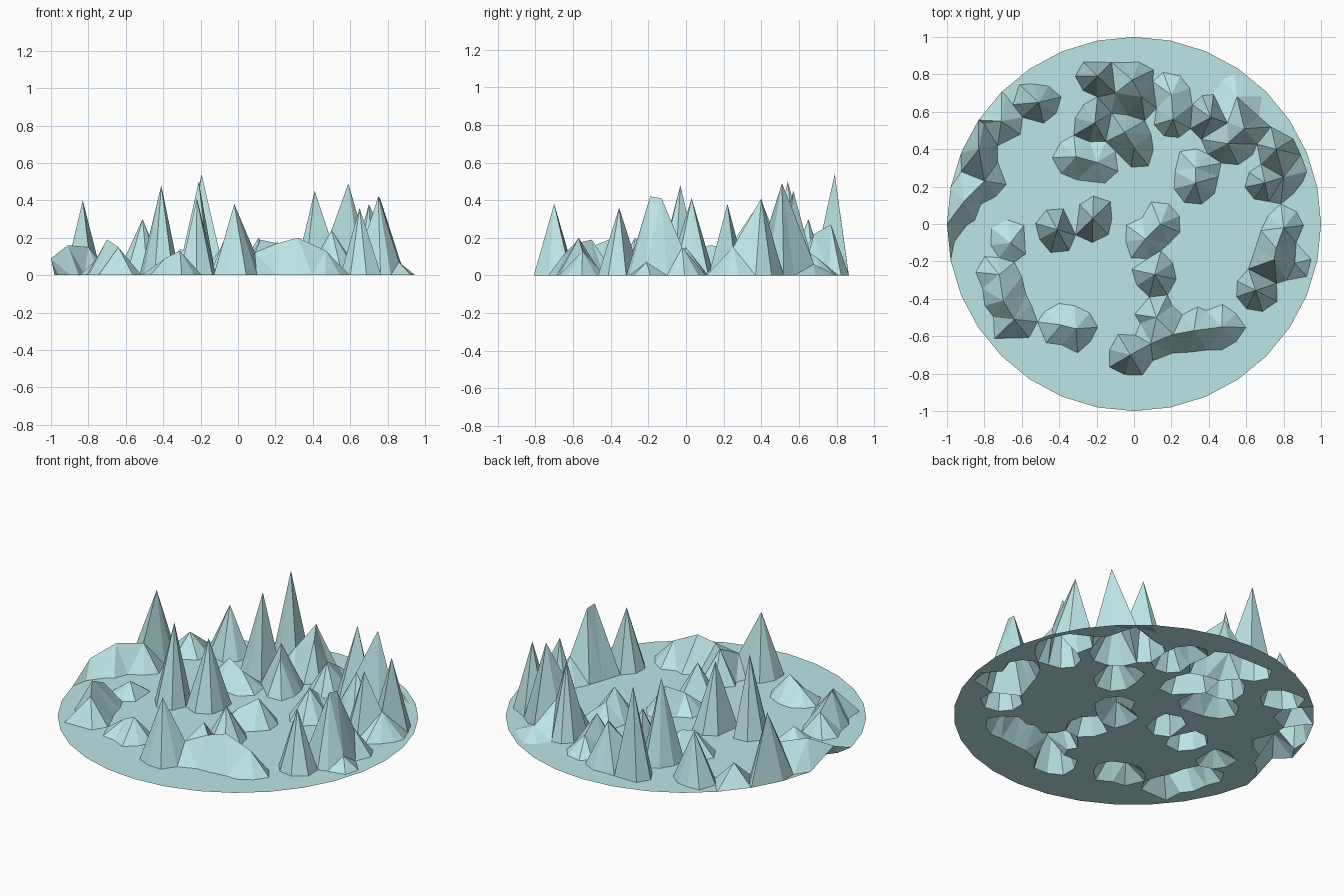
import bpy, bmesh, math, random
from mathutils import Vector
from mathutils.geometry import delaunay_2d_cdt

if "Cube" in bpy.data.objects:
    bpy.data.objects.remove(bpy.data.objects["Cube"])

random.seed(4)

# raised points of the rocky disc: x, y, height
PEAKS = [
    # left rim ridge
    (-.83, .40, .40), (-.71, .55, .12), (-.80, .23, .15), (-.91, .12, .16), (-1, 0, .09),
    # back left rock and back ridge
    (-.51, .65, .30), (-.195, .79, .54), (-.01, .77, .27), (.04, .68, .22), (-.10, .70, .13),
    (.20, .69, .10), (.21, .56, .18), (-.21, .54, .50), (-.05, .49, .25), (.0, .41, .2),
    (-.31, .36, .14), (-.20, .33, .10),
    # twin spikes, left of centre
    (-.41, -.03, .48), (-.22, .03, .41),
    # front left rocks
    (-.66, -.10, .08), (-.72, -.27, .12), (-.70, -.41, .19), (-.64, -.51, .15),
    (-.31, -.56, .13), (-.39, -.54, .09),
    # centre and front ridge
    (.06, -.08, .10), (.14, 0, .15), (.11, -.27, .20),
    (-.02, -.70, .38), (.09, -.64, .12), (.12, -.50, .19), (.21, -.59, .17),
    (.32, -.57, .20), (.47, -.55, .13),
    # right ridge
    (.65, -.355, .36), (.76, -.13, .41), (.75, -.19, .42), (.86, -.21, .07), (.80, -.02, .15),
    (.70, .22, .38), (.76, .40, .41), (.80, .25, .15), (.55, .68, .06),
    (.59, .51, .49), (.41, .57, .45), (.50, .54, .18), (.50, .43, .24),
    (.33, .22, .18), (.33, .30, .12),
]

pts = [Vector((x, y)) for x, y, z in PEAKS]
heights = [z for x, y, z in PEAKS]
n_peaks = len(pts)


def add_flat(p, gap_peak, gap):
    """Add a ground point unless it crowds a peak or another point."""
    if all((p - q).length > (gap_peak if i < n_peaks else gap) for i, q in enumerate(pts)):
        pts.append(p)
        heights.append(0.0)


def add_ring(count, radius, gap_peak, gap):
    """Add a ring of ground points around the middle of the disc."""
    for i in range(count):
        a = math.tau * i / count
        add_flat(Vector((math.cos(a), math.sin(a))) * radius, gap_peak, gap)


# rim of the disc, with a flat border just inside it
add_ring(32, 1, .05, .01)
add_ring(64, .965, .085, .03)

# foot of each rock
for i in range(n_peaks):
    turn = random.random()
    for k in range(8):
        a = math.tau * (k + turn) / 8
        p = pts[i] + Vector((math.cos(a), math.sin(a))) * random.uniform(.10, .13)
        if p.length < .96:
            add_flat(p, .09, .05)

# open ground between the rocks
for _ in range(4000):
    p = Vector((random.uniform(-1, 1), random.uniform(-1, 1)))
    if p.length < .94:
        add_flat(p, .10, .08)

# triangulate all points into one faceted sheet
verts, _, faces, origin, _, _ = delaunay_2d_cdt(pts, [], [], 0, 1e-5)
bm = bmesh.new()
bv = [bm.verts.new((v.x, v.y, heights[origin[i][0]])) for i, v in enumerate(verts)]
for f in faces:
    bm.faces.new([bv[i] for i in f])
for f in bm.faces:
    f.normal_update()
    if f.normal.z < 0:
        f.normal_flip()
mesh = bpy.data.meshes.new("rocky_disc")
bm.to_mesh(mesh)
bm.free()

mat = bpy.data.materials.new("pale teal")
mat.diffuse_color = (.51, .79, .80, 1)
mat.use_nodes = True
mat.node_tree.nodes["Principled BSDF"].inputs["Base Color"].default_value = mat.diffuse_color
mesh.materials.append(mat)
bpy.context.collection.objects.link(bpy.data.objects.new("rocky_disc", mesh))
